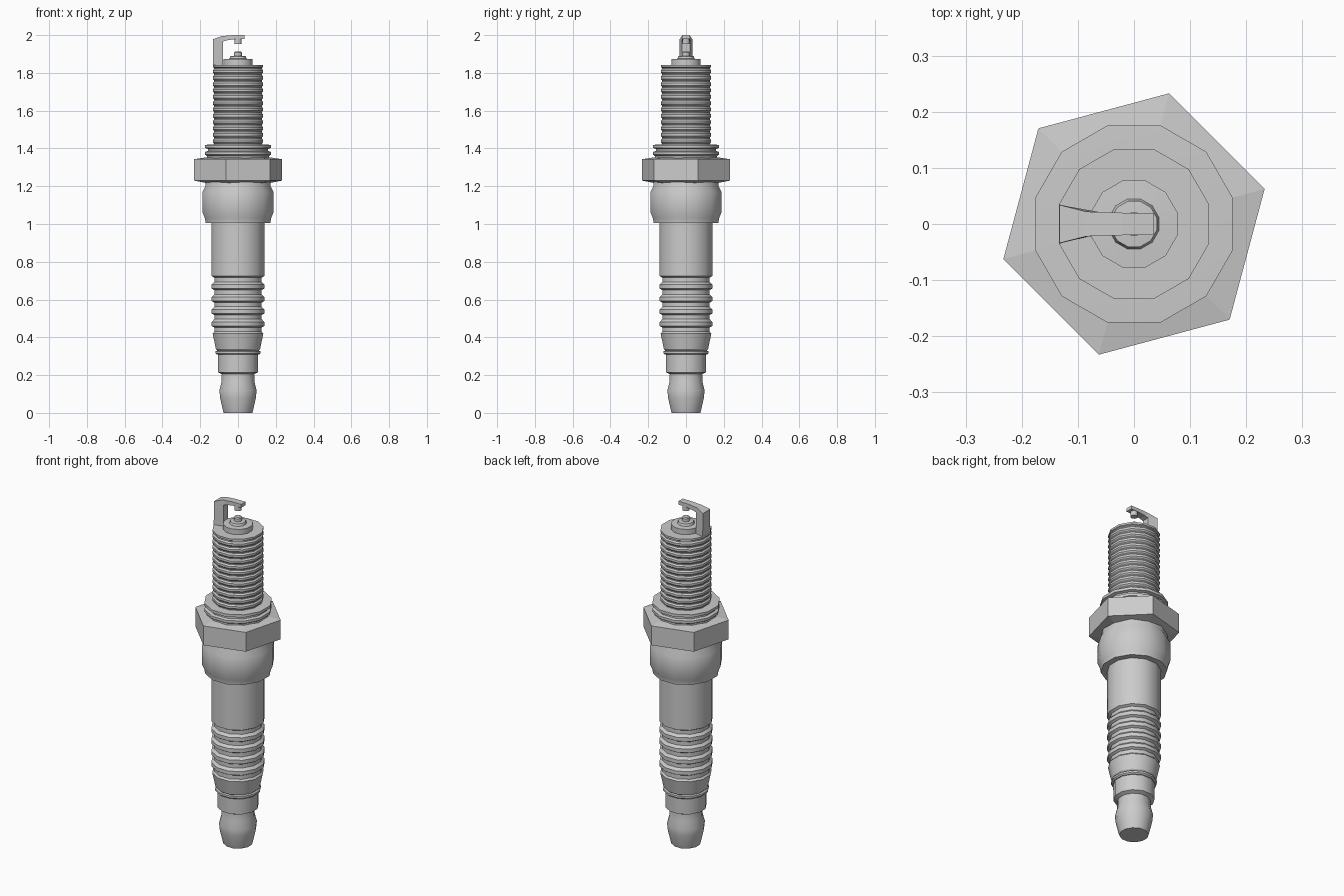
import bpy, bmesh, math

if "Cube" in bpy.data.objects:
    bpy.data.objects.remove(bpy.data.objects["Cube"])


def finish(name, bm, smooth=True):
    bmesh.ops.recalc_face_normals(bm, faces=bm.faces[:])
    me = bpy.data.meshes.new(name)
    bm.to_mesh(me)
    bm.free()
    ob = bpy.data.objects.new(name, me)
    bpy.context.collection.objects.link(ob)
    if smooth:
        bpy.ops.object.select_all(action='DESELECT')
        ob.select_set(True)
        bpy.context.view_layer.objects.active = ob
        bpy.ops.object.shade_smooth_by_angle(angle=math.radians(31))
    return ob


def lathe(name, profile, sides=12, turn=15, smooth=True):
    """Revolve (radius, z) points around z and cap both ends."""
    bm = bmesh.new()
    rings = []
    for r, z in profile:
        ring = []
        for i in range(sides):
            a = math.radians(turn) + 2 * math.pi * i / sides
            ring.append(bm.verts.new((r * math.cos(a), r * math.sin(a), z)))
        rings.append(ring)
    for lo, hi in zip(rings, rings[1:]):
        for i in range(sides):
            j = (i + 1) % sides
            bm.faces.new((lo[i], lo[j], hi[j], hi[i]))
    bm.faces.new(rings[0][::-1])
    bm.faces.new(rings[-1])
    return finish(name, bm, smooth)


# Terminal at the bottom
lathe("terminal", [(0.078, 0), (0.083, 0.015), (0.098, 0.08), (0.102, 0.12),
                   (0.090, 0.165), (0.089, 0.205), (0.110, 0.215), (0.111, 0.31)])
lathe("terminal_ring", [(0.116, 0.308), (0.123, 0.315), (0.123, 0.326), (0.112, 0.33), (0.112, 0.345)])

# Ceramic insulator with ribs
body = [(0.112, 0.328), (0.121, 0.337), (0.139, 0.42)]
for k in range(5):
    z = 0.43 + k * 0.066
    body += [(0.130, z), (0.130, z + 0.022), (0.144, z + 0.03), (0.144, z + 0.052)]
body += [(0.144, 0.74), (0.144, 1.03)]
lathe("insulator_body", body)

# Metal collar and hex nut
lathe("shell_collar", [(0.146, 1.005), (0.178, 1.006), (0.181, 1.03), (0.194, 1.06),
                       (0.194, 1.17), (0.179, 1.20), (0.179, 1.25)])
lathe("hex_nut", [(0.18, 1.218), (0.241, 1.23), (0.241, 1.343), (0.18, 1.352)], 6, 15, False)

# Crush washer
lathe("washer", [(0.17, 1.34), (0.17, 1.36), (0.181, 1.367), (0.181, 1.382), (0.165, 1.387),
                 (0.165, 1.398), (0.182, 1.403), (0.182, 1.419), (0.137, 1.421)])

# Thread
thread = [(0.131, 1.41)]
pitch = 0.0335
for k in range(12):
    z = 1.425 + k * pitch
    thread += [(0.131, z), (0.138, z + 0.008), (0.138, z + 0.02), (0.131, z + 0.028)]
thread += [(0.131, 1.827), (0.138, 1.831), (0.138, 1.842)]
lathe("thread", thread)

# Nose and centre electrode
lathe("nose", [(0.08, 1.83), (0.08, 1.873), (0.046, 1.875), (0.042, 1.888), (0.022, 1.890)])
lathe("centre_electrode", [(0.021, 1.88), (0.021, 1.908), (0.016, 1.914)])

# Ground electrode: outer and inner (x, half width, z) along the bend
pairs = [((-0.133, 0.035, 1.84), (-0.080, 0.022, 1.84)),
         ((-0.133, 0.034, 1.978), (-0.080, 0.022, 1.966)),
         ((-0.085, 0.022, 1.995), (-0.060, 0.021, 1.972)),
         ((-0.020, 0.020, 2.0), (-0.020, 0.020, 1.978)),
         ((0.035, 0.020, 2.0), (0.035, 0.020, 1.98))]
bm = bmesh.new()
secs = []
for (xo, wo, zo), (xi, wi, zi) in pairs:
    secs.append([bm.verts.new(p) for p in
                 ((xo, -wo, zo), (xo, wo, zo), (xi, wi, zi), (xi, -wi, zi))])
for a, b in zip(secs, secs[1:]):
    for i in range(4):
        j = (i + 1) % 4
        bm.faces.new((a[i], a[j], b[j], b[i]))
bm.faces.new(secs[0])
bm.faces.new(secs[-1])
finish("ground_electrode", bm, False)

# Pad facing the centre electrode
lathe("electrode_pad", [(0.02, 1.952), (0.02, 1.985)])
